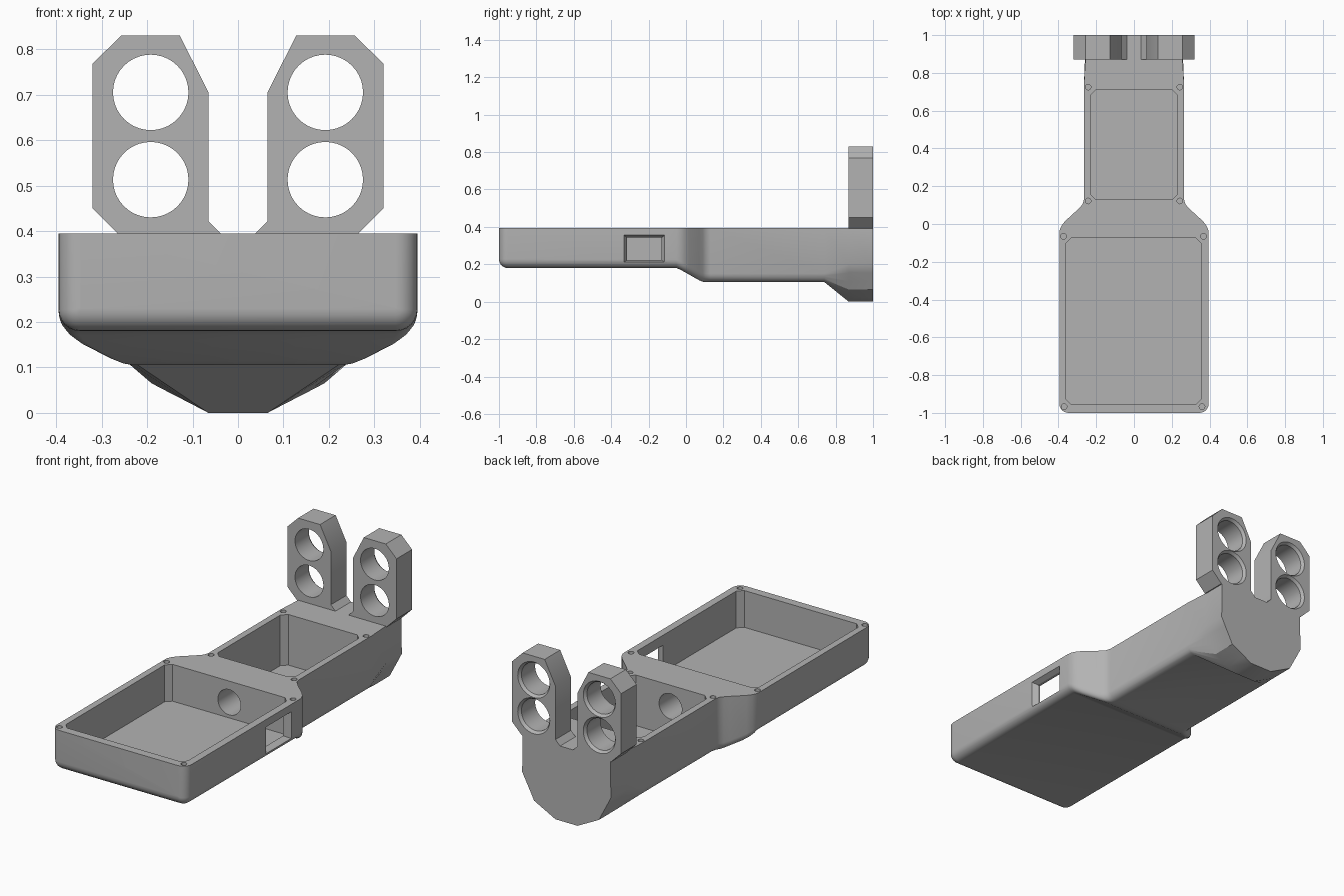
import bpy, bmesh, math
from mathutils import Matrix

if "Cube" in bpy.data.objects:
    bpy.data.objects.remove(bpy.data.objects["Cube"])

grey = bpy.data.materials.new("plain grey")
grey.diffuse_color = (0.45, 0.45, 0.45, 1)
grey.use_nodes = True
grey.node_tree.nodes["Principled BSDF"].inputs["Base Color"].default_value = grey.diffuse_color
TOP = 0.395


def make(name, rings):
    """Skin a list of equal-length closed rings and cap both ends."""
    bm = bmesh.new()
    loops = [[bm.verts.new(p) for p in r] for r in rings]
    n = len(loops[0])
    for a, b in zip(loops, loops[1:]):
        for i in range(n):
            j = (i + 1) % n
            bm.faces.new((a[i], a[j], b[j], b[i]))
    bm.faces.new(loops[0])
    bm.faces.new(loops[-1])
    bmesh.ops.recalc_face_normals(bm, faces=bm.faces)
    me = bpy.data.meshes.new(name)
    bm.to_mesh(me)
    bm.free()
    me.materials.append(grey)
    ob = bpy.data.objects.new(name, me)
    bpy.context.collection.objects.link(ob)
    return ob


def cylinder_y(x, z, stations, n=40):
    """Round cutter along y from (y, radius) stations."""
    return make("round_cutter", [[(x + r * math.cos(2 * math.pi * i / n), y,
                                   z + r * math.sin(2 * math.pi * i / n))
                                  for i in range(n)] for y, r in stations])


def screw_hole(x, y, r=0.015, n=16):
    return make("screw_cutter", [[(x + r * math.cos(2 * math.pi * i / n),
                                   y + r * math.sin(2 * math.pi * i / n), z)
                                  for i in range(n)] for z in (0.29, 0.45)])


def pocket(x0, x1, y0, y1, floor, c=0.028):
    """Box cutter with clipped vertical corners."""
    plan = [(x0 + c, y0), (x1 - c, y0), (x1, y0 + c), (x1, y1 - c),
            (x1 - c, y1), (x0 + c, y1), (x0, y1 - c), (x0, y0 + c)]
    return make("pocket_cutter", [[(x, y, z) for x, y in plan] for z in (floor, 0.45)])


def cut(ob, cutters):
    bpy.context.view_layer.objects.active = ob
    for c in cutters:
        m = ob.modifiers.new("cut", 'BOOLEAN')
        m.operation, m.solver, m.object = 'DIFFERENCE', 'EXACT', c
        bpy.ops.object.modifier_apply(modifier=m.name)
        bpy.data.objects.remove(c)


def smooth(ob):
    bpy.ops.object.select_all(action='DESELECT')
    ob.select_set(True)
    bpy.context.view_layer.objects.active = ob
    bpy.ops.object.shade_smooth_by_angle(angle=math.radians(28))


def mirrored(half, y):
    return [(x, y, z) for x, z in half] + [(-x, y, z) for x, z in reversed(half)]


def section(y, w, zb, r, seg=6):
    """Tray cross-section with rounded lower corners."""
    half = [(w, TOP)]
    for i in range(seg + 1):
        a = math.pi / 2 * i / seg
        half.append((w - r + r * math.cos(a), zb + r - r * math.sin(a)))
    return mirrored(half, y)


# Body: rounded nose, wide tray, neck, narrow tray, faceted end plate
R = 0.048
rings = []
for i in range(7):
    a = math.pi / 2 * i / 6
    d = R * (1 - math.sin(a))
    rings.append(section(-1 + R * (1 - math.cos(a)), 0.395 - d, 0.18 + d, max(R - d, 0.003)))
for y, w, zb in [(-0.05, 0.395, 0.18), (-0.03, 0.393, 0.171), (-0.008, 0.383, 0.159),
                 (0.015, 0.365, 0.146), (0.07, 0.305, 0.115), (0.09, 0.285, 0.107),
                 (0.105, 0.272, 0.105), (0.13, 0.265, 0.105), (0.74, 0.265, 0.105)]:
    rings.append(section(y, w, zb, 0.045))
plate = [(0.257, TOP), (0.26, 0.2), (0.237, 0.155), (0.213, 0.11), (0.19, 0.065),
         (0.148, 0.043), (0.107, 0.022), (0.065, 0.0)]
rings += [mirrored(plate, 0.87), mirrored(plate, 1.0)]
body = make("body_tray", rings)

# Side window cutter, flaring outward
window = make("window_cutter", [[(x, y0, z0), (x, y1, z0), (x, y1, z1), (x, y0, z1)]
                                for x, y0, y1, z0, z1 in
                                [(0.3, -0.315, -0.13, 0.222, 0.342),
                                 (0.37, -0.315, -0.13, 0.222, 0.342),
                                 (0.396, -0.332, -0.115, 0.212, 0.356),
                                 (0.45, -0.332, -0.115, 0.212, 0.356)]])
cutters = [pocket(-0.36, 0.355, -0.955, -0.073, 0.2),
           pocket(-0.23, 0.23, 0.13, 0.71, 0.127),
           cylinder_y(0, 0.283, [(-0.2, 0.067), (0.25, 0.067)]), window]
cutters += [screw_hole(x, y) for x, y in
            [(-0.373, -0.065), (0.368, -0.065), (-0.37, -0.967), (0.36, -0.967),
             (-0.243, 0.725), (0.243, 0.725), (-0.243, 0.122), (0.243, 0.122)]]
cut(body, cutters)
smooth(body)

# Pair of upright lugs, each with two holes chamfered at the back
lug = [(0.32, 0.768), (0.257, 0.83), (0.128, 0.83), (0.065, 0.705),
       (0.065, 0.422), (0.035, 0.392), (0.262, 0.392), (0.32, 0.45)]
for side, s in (("right", 1), ("left", -1)):
    ob = make(side + "_lug", [[(s * x, y, z) for x, z in lug] for y in (0.87, 1.0)])
    cut(ob, [cylinder_y(s * 0.192, z, [(0.8, 0.083), (0.985, 0.083), (1.0, 0.094), (1.05, 0.094)])
             for z in (0.705, 0.513)])
    smooth(ob)
